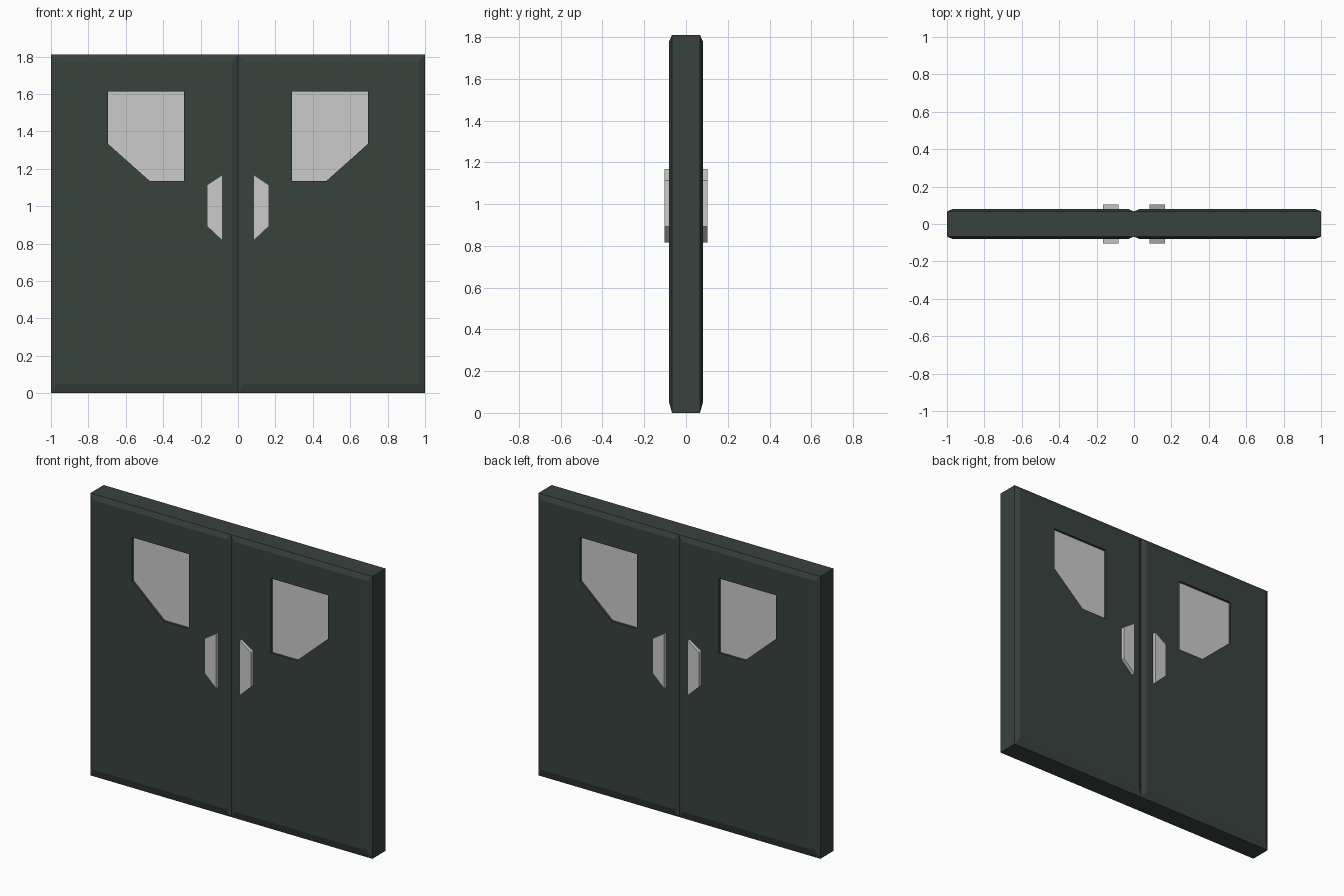
import bpy
import bmesh

if "Cube" in bpy.data.objects:
    bpy.data.objects.remove(bpy.data.objects["Cube"])


def material(name, color):
    mat = bpy.data.materials.new(name)
    mat.diffuse_color = color
    mat.use_nodes = True
    mat.node_tree.nodes["Principled BSDF"].inputs["Base Color"].default_value = mat.diffuse_color
    return mat


def loft(name, sections, mat=None):
    """Join equal-length closed outlines [(y, [(x, z), ...]), ...] into a capped solid."""
    bm = bmesh.new()
    rings = [[bm.verts.new((x, y, z)) for x, z in pts] for y, pts in sections]
    n = len(rings[0])
    for a, b in zip(rings, rings[1:]):
        for i in range(n):
            j = (i + 1) % n
            bm.faces.new((a[i], a[j], b[j], b[i]))
    bm.faces.new(rings[0])
    bm.faces.new(rings[-1])
    bmesh.ops.recalc_face_normals(bm, faces=bm.faces)
    mesh = bpy.data.meshes.new(name)
    bm.to_mesh(mesh)
    bm.free()
    obj = bpy.data.objects.new(name, mesh)
    bpy.context.collection.objects.link(obj)
    if mat:
        mesh.materials.append(mat)
    return obj


def prism(name, pts, y0, y1, mat=None):
    return loft(name, [(y0, pts), (y1, pts)], mat)


def rect(x0, x1, z0, z1):
    return [(x0, z0), (x1, z0), (x1, z1), (x0, z1)]


def cut(target, cutter):
    mod = target.modifiers.new("opening", 'BOOLEAN')
    mod.operation = 'DIFFERENCE'
    mod.solver = 'EXACT'
    mod.object = cutter
    bpy.context.view_layer.objects.active = target
    bpy.ops.object.modifier_apply(modifier=mod.name)
    bpy.data.objects.remove(cutter, do_unlink=True)


paint = material("dark_green_paint", (0.04, 0.054, 0.048, 1))
glass = material("window_glass", (0.8, 0.8, 0.8, 0.7))

H = 1.81               # door height
FACE, RIM = 0.081, 0.067   # half thickness at the face and at the chamfered rim

window = [(0.29, 1.135), (0.473, 1.135), (0.695, 1.333), (0.695, 1.613), (0.29, 1.613)]
grip = [(0.083, 0.815), (0.166, 0.893), (0.166, 1.113), (0.083, 1.168)]

for side, s in (("left", -1), ("right", 1)):
    def flip(pts):
        return [(s * x, z) for x, z in pts]

    # Door leaf with chamfered rim on both faces
    outer = flip(rect(0, 1, 0, H))
    inner = flip(rect(0.032, 0.968, 0.05, H - 0.032))
    leaf = loft(side + "_door",
                [(-FACE, inner), (-RIM, outer), (RIM, outer), (FACE, inner)], paint)

    # Window opening and slightly recessed pane
    cut(leaf, prism("window_cutter", flip(window), -0.2, 0.2, paint))
    prism(side + "_window", flip(window), -RIM, RIM, glass)

    # Handles on the front and back
    for face, f in (("front", -1), ("back", 1)):
        prism(f"{side}_{face}_handle", flip(grip), f * 0.075, f * 0.103)
